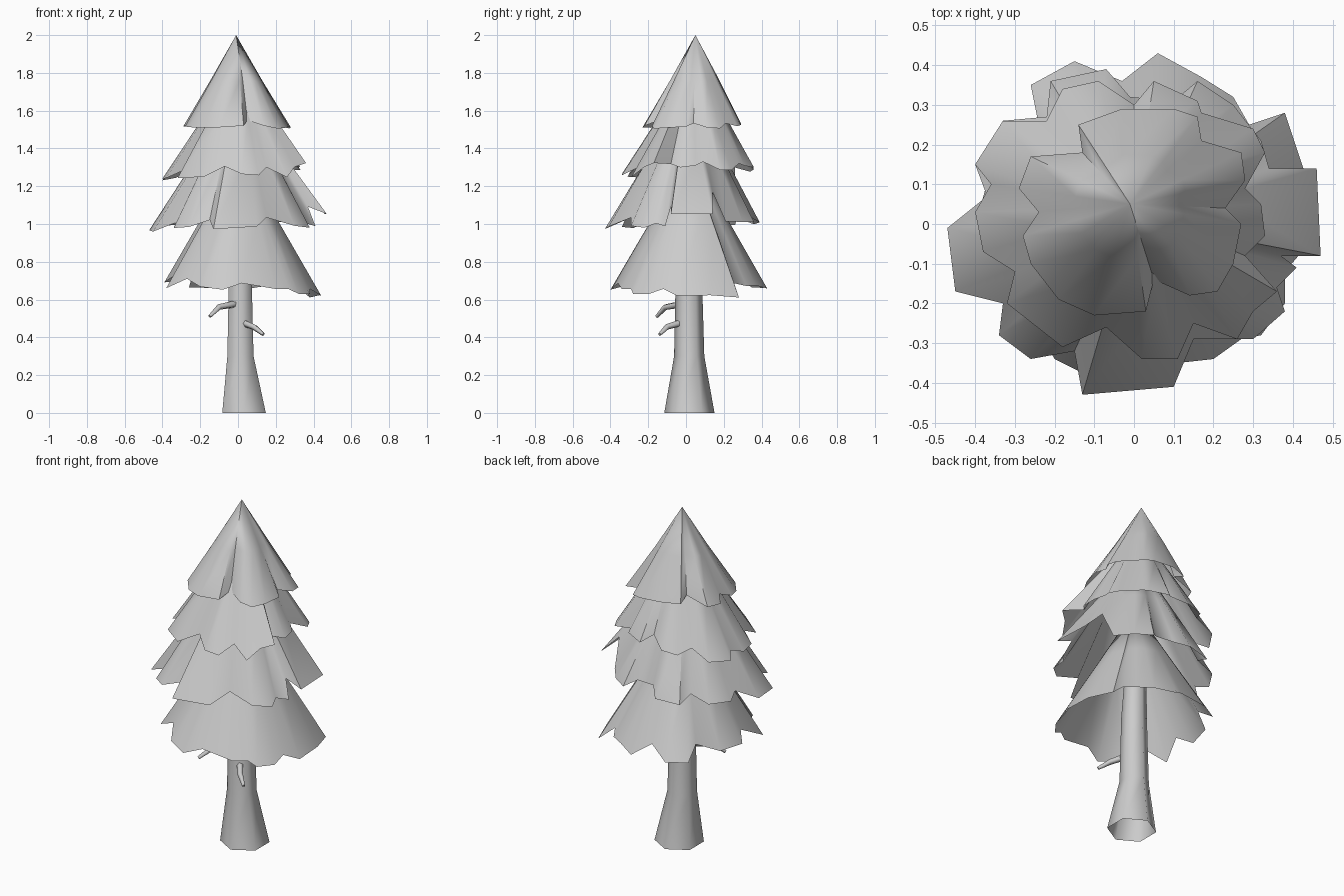
import bpy
import math
from mathutils import Vector

default = bpy.data.objects.get("Cube")
if default:
    bpy.data.objects.remove(default)

grey = bpy.data.materials.new("plain grey")
grey.use_nodes = True
colour = (0.6, 0.6, 0.6, 1)
grey.diffuse_color = colour
grey.node_tree.nodes["Principled BSDF"].inputs["Base Color"].default_value = colour


def make_object(name, vertices, faces, angle):
    mesh = bpy.data.meshes.new(name)
    mesh.from_pydata(vertices, [], faces)
    mesh.materials.append(grey)
    part = bpy.data.objects.new(name, mesh)
    bpy.context.collection.objects.link(part)
    bpy.ops.object.select_all(action="DESELECT")
    part.select_set(True)
    bpy.context.view_layer.objects.active = part
    bpy.ops.object.shade_smooth_by_angle(angle=math.radians(angle))
    return part


def bridge(rings, sides):
    """Quads between successive rings of equal vertex count."""
    return [(r * sides + i, r * sides + (i + 1) % sides,
             (r + 1) * sides + (i + 1) % sides, (r + 1) * sides + i)
            for r in range(rings - 1) for i in range(sides)]


def foliage_tier(name, outline, apex, tip_height, tilt, steepness):
    """Open cone with a jagged hem; hem corners further out hang lower.

    A third number on an outline corner lifts it above that rule."""
    apex = Vector(apex)
    centre = Vector((apex.x, apex.y))
    corners = [Vector((x, y)) / 100 for x, y, *_ in outline]
    lifts = [sum(rest) / 100 for _, _, *rest in outline]
    radii = [(c - centre).length for c in corners]
    mean, longest = sum(radii) / len(radii), max(radii)
    hem, middle = [], []
    for corner, radius, lift in zip(corners, radii, lifts):
        base = tip_height + corner.x * tilt + lift
        hem.append(Vector((*corner, base + (longest - radius) * steepness)))
        # The folds fade out towards the tip of the cone
        even = centre + (corner - centre) * (mean / radius)
        rounded = Vector((*even, base + (longest - mean) * steepness))
        middle.append(apex.lerp(rounded.lerp(hem[-1], 0.6), 0.5))
    sides = len(hem)
    faces = bridge(2, sides)
    faces += [(sides + i, sides + (i + 1) % sides, 2 * sides) for i in range(sides)]
    return make_object(name, hem + middle + [apex], faces, 50)


def tapered_tube(name, stations, sides):
    """Open-footed tube through (centre, radius, direction) stations."""
    vertices = []
    for centre, radius, direction in stations:
        turn = Vector(direction).to_track_quat("Z", "Y")
        for i in range(sides):
            a = math.tau * (i + 0.5) / sides
            vertices.append(Vector(centre) + turn @ Vector(
                (math.cos(a) * radius, math.sin(a) * radius, 0)))
    count = len(stations)
    faces = bridge(count, sides)
    faces.append(tuple(range((count - 1) * sides, count * sides)))
    return make_object(name, vertices, faces, 75)


# Trunk, flared at the foot
up = (0, 0, 1)
tapered_tube("trunk", [((0.032, 0.018, 0), 0.133, up), ((0.013, 0.017, 0.3), 0.08, up),
                       ((0.012, 0.015, 0.7), 0.07, up), ((0, 0.03, 1.3), 0.045, up)], 6)

# Two drooping twigs
twigs = {
    "upper_twig": [(-0.02, -0.03, 0.575), (-0.1, -0.11, 0.56), (-0.15, -0.155, 0.51)],
    "lower_twig": [(0.035, -0.03, 0.475), (0.085, -0.1, 0.455), (0.135, -0.14, 0.415)],
}
for name, path in twigs.items():
    points = [Vector(p) for p in path]
    ahead = [points[1] - points[0], points[2] - points[0], points[2] - points[1]]
    tapered_tube(name, list(zip(points, (0.019, 0.016, 0.009), ahead)), 5)

# Jagged hems of the foliage, anticlockwise, in hundredths of a unit
top_hem = [(28, 11), (27, 18), (17, 21), (16, 27), (10, 29), (-3, 29), (-14, 25),
           (-13, 18), (-26, 17), (-29, 9), (-24, 3), (-28, -3), (-26, -10),
           (-19, -19), (-10, -23), (3, -22), (5, -14), (14, -18), (21, -17),
           (25, -10), (27, 0), (23, 4)]
upper_hem = [(32, 5), (28, 9), (33, 18), (30, 24), (17, 28), (16, 31), (5, 36),
             (0, 30), (-9, 36), (-18, 34), (-22, 26), (-33, 26), (-40, 15),
             (-36, 10), (-40, 3), (-38, -7), (-30, -12), (-32, -20), (-18, -31),
             (-7, -26), (2, -34), (11, -34), (15, -25), (26, -29), (30, -22, 4),
             (36, -17, 7), (28, -8), (33, -3)]
middle_hem = [(46, 14, 9), (34, 14, 15), (32, 21), (25, 30), (16, 36), (10, 31),
              (-1, 32), (-7, 39), (-21, 36), (-22, 27), (-33, 26), (-40, 15),
              (-37, 7), (-47, -1), (-45, -17), (-33, -20), (-34, -28), (-26, -34),
              (-15, -32), (-13, -43), (10, -41), (15, -29), (30, -29),
              (38, -22), (36, -16), (41, -11), (37, -8, 8), (47, -8, 9)]
lower_hem = [(43, 13), (38, 28), (29, 25), (25, 32), (17, 37), (6, 43), (-3, 36),
             (-15, 41), (-26, 35), (-24, 25), (-35, 18), (-39, 3), (-33, -4),
             (-38, -18), (-27, -22), (-20, -34), (-8, -40), (2, -36), (20, -34),
             (27, -29), (32, -28), (38, -20), (38, -12), (44, -5)]

# Four stacked tiers of foliage
foliage_tier("top_foliage", top_hem, (-0.01, 0.05, 2.0), 1.505, 0, 0.4)
foliage_tier("upper_foliage", upper_hem, (0, 0.04, 1.86), 1.24, 0.03, 0.6)
foliage_tier("middle_foliage", middle_hem, (0, 0.01, 1.72), 0.96, 0, 0.5)
foliage_tier("lower_foliage", lower_hem, (0.01, 0.02, 1.38), 0.63, -0.05, 0.8)
